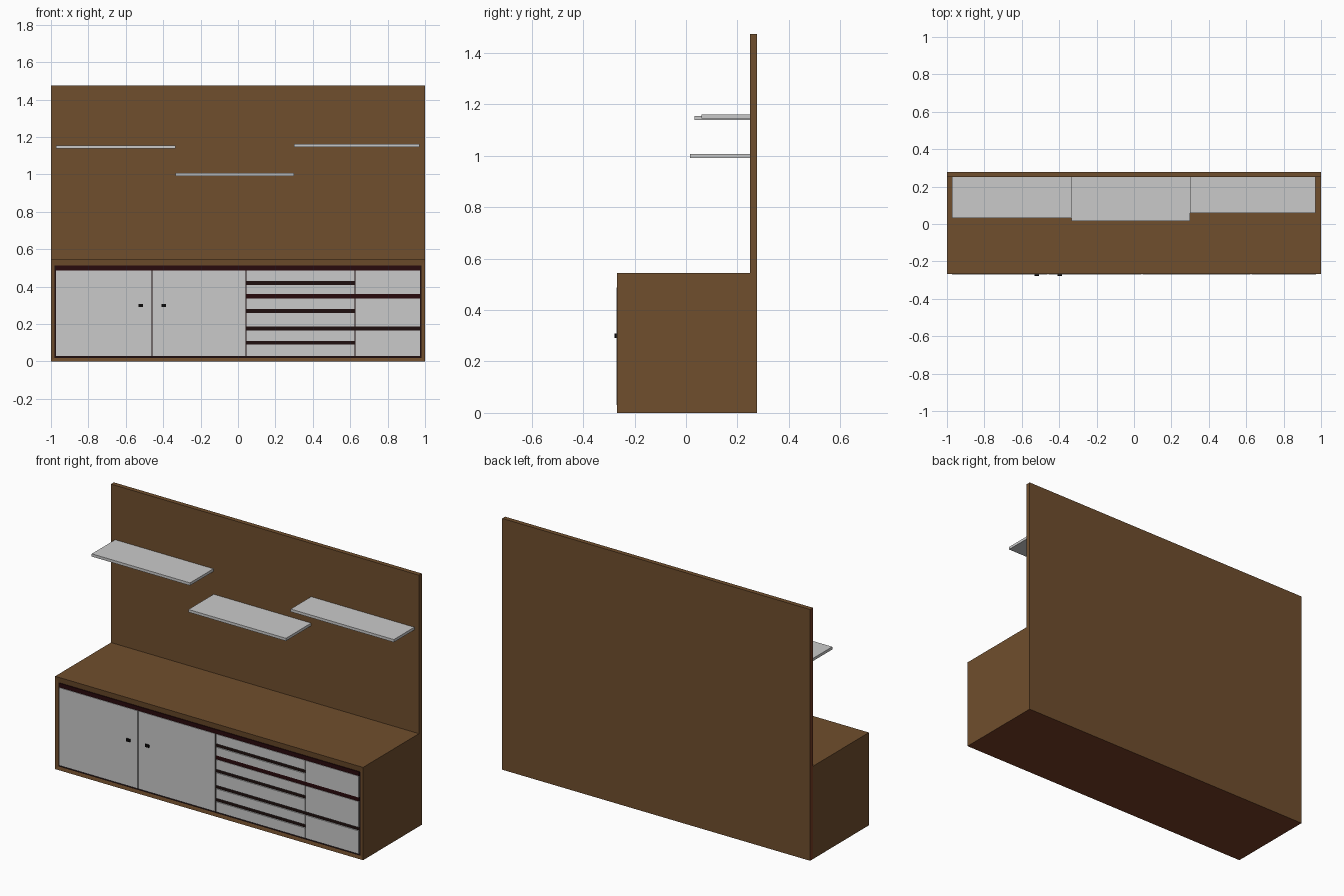
import bpy, bmesh

if "Cube" in bpy.data.objects:
    bpy.data.objects.remove(bpy.data.objects["Cube"])


def material(name, rgb):
    m = bpy.data.materials.new(name)
    lin = [(c / 255 / 12.92) if c < 11 else ((c / 255 + 0.055) / 1.055) ** 2.4 for c in rgb]
    m.diffuse_color = (*lin, 1)
    m.use_nodes = True
    m.node_tree.nodes["Principled BSDF"].inputs["Base Color"].default_value = m.diffuse_color
    return m


BROWN = material("walnut_brown", (112, 78, 45))
RED = material("reddish_brown", (118, 60, 36))
GREY = material("light_grey", (202, 202, 202))
DARK_RED = material("dark_red", (40, 9, 12))
DARK = material("dark_brown", (30, 15, 14))
BLACK = material("black", (10, 8, 8))


def box(name, x, y, z, *mats, edit=None):
    """Box from (min, max) ranges; edit(bm) may reshape or recolour it."""
    bm = bmesh.new()
    bmesh.ops.create_cube(bm, size=1)
    for v in bm.verts:
        v.co = [r[0] if c < 0 else r[1] for c, r in zip(v.co, (x, y, z))]
    bm.normal_update()
    if edit:
        edit(bm)
    me = bpy.data.meshes.new(name)
    bm.to_mesh(me)
    bm.free()
    for m in mats:
        me.materials.append(m)
    ob = bpy.data.objects.new(name, me)
    bpy.context.collection.objects.link(ob)
    return ob


FRONT, WALL, BACK = -0.268, 0.25, 0.277
RECESS, DOOR = -0.264, -0.271


# Cabinet body: framed front opening, shallow recess, reddish underside
def shape_cabinet(bm):
    for f in bm.faces:
        if f.normal.z < -0.9:
            f.material_index = 1
    front = [f for f in bm.faces if f.normal.y < -0.9]
    bmesh.ops.inset_region(bm, faces=front, thickness=0.027)
    for v in front[0].verts:
        v.co.y = RECESS
        if v.co.z > 0.3:
            v.co.z = 0.512
    front[0].material_index = 2


box("cabinet_body", (-1, 1), (FRONT, WALL), (0, 0.545), BROWN, RED, DARK, edit=shape_cabinet)


# Tall back panel
def shape_panel(bm):
    for f in bm.faces:
        if f.normal.z < -0.9 or f.normal.x < -0.9:
            f.material_index = 1


box("back_panel", (-1, 1), (WALL, BACK), (0, 1.475), BROWN, RED, edit=shape_panel)

# Doors with handles
for side, x0, x1, hx in (("left", -0.973, -0.462, -0.52), ("right", -0.457, 0.040, -0.398)):
    box(side + "_door", (x0, x1), (DOOR, RECESS), (0.03, 0.487), GREY)
    box(side + "_door_handle", (hx - 0.012, hx + 0.012), (-0.278, DOOR), (0.292, 0.308), BLACK)

# Drawer fronts, separated by dark gaps
columns = {
    "middle": (0.046, 0.624, (0.03, 0.09, 0.11, 0.166, 0.186, 0.26, 0.28, 0.338, 0.362, 0.41, 0.43, 0.487)),
    "right": (0.629, 0.973, (0.03, 0.166, 0.186, 0.338, 0.362, 0.487)),
}
for col, (x0, x1, zs) in columns.items():
    for i in range(0, len(zs), 2):
        box(f"{col}_drawer_{i // 2 + 1}", (x0, x1), (DOOR, RECESS), (zs[i], zs[i + 1]), GREY)

# Dark red trim strips
box("top_trim", (-0.973, 0.973), (FRONT, RECESS), (0.487, 0.512), DARK_RED)
box("drawer_trim", (0.046, 0.973), (FRONT, RECESS), (0.338, 0.362), DARK_RED)

# Floating shelves
for name, x0, x1, y0, z in (("left", -0.973, -0.335, 0.033, 1.148),
                            ("middle", -0.333, 0.30, 0.016, 0.999),
                            ("right", 0.30, 0.97, 0.06, 1.154)):
    box(name + "_shelf", (x0, x1), (y0, WALL), (z - 0.008, z + 0.008), GREY)
